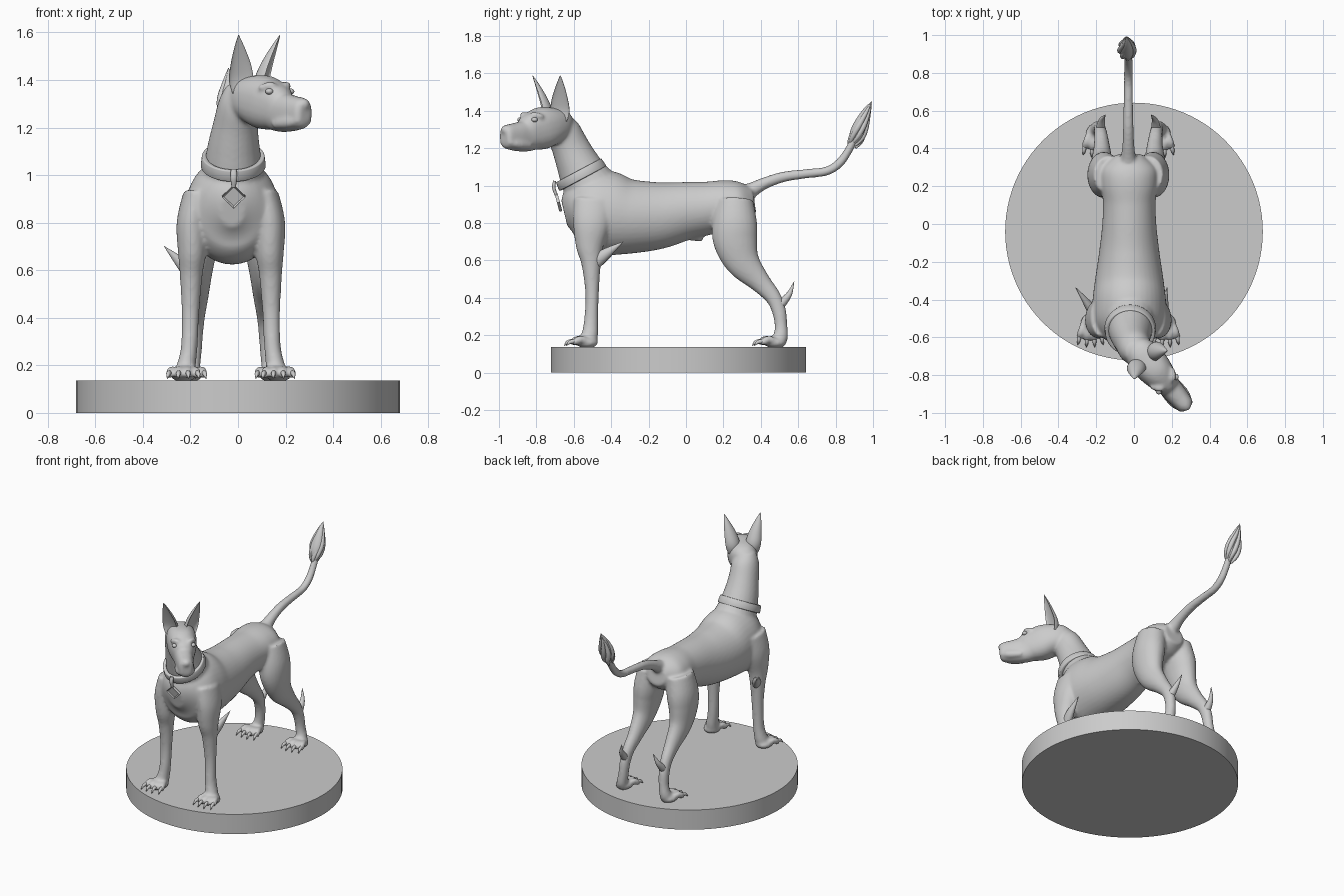
import bpy, bmesh, math
from mathutils import Vector, Matrix

if "Cube" in bpy.data.objects:
    bpy.data.objects.remove(bpy.data.objects["Cube"])

XM = -0.03                                        # body's middle plane
F, S = Vector((0.65, -0.76, 0)), Vector((0.76, 0.65, 0))   # head forward / sideways


def spline(pts, n=6):
    """Catmull-Rom through tuples of any length."""
    out, m = [], len(pts) - 1
    for i in range(m):
        p = [pts[max(0, min(m, i + k))] for k in (-1, 0, 1, 2)]
        for j in range(n):
            t = j / n
            out.append([0.5 * (2 * b + (c - a) * t + (2 * a - 5 * b + 4 * c - d) * t * t
                               + (3 * b - a - 3 * c + d) * t ** 3) for a, b, c, d in zip(*p)])
    return out + [list(pts[-1])]


def loft(bm, pts, side=(1, 0, 0), front=1.0, pw=1.0, seg=24):
    """Skin over (x, y, z, half width, half depth) stations; front < 0 cups the section."""
    st = spline(pts)
    pos = [Vector(p[:3]) for p in st]
    rings = []
    for i, p in enumerate(st):
        t = (pos[min(i + 1, len(st) - 1)] - pos[max(i - 1, 0)]).normalized()
        s = Vector(side)
        s = (s - t * s.dot(t)).normalized()
        u = s.cross(t)
        a, b = max(p[3], 0.001), max(p[4], 0.001)
        ring = []
        for k in range(seg):
            c, d = math.cos(math.tau * k / seg), math.sin(math.tau * k / seg)
            c = math.copysign(abs(c) ** pw, c)
            d = math.copysign(abs(d) ** pw, d) * (front if d < 0 else 1)
            ring.append(bm.verts.new(pos[i] + s * a * c + u * b * d))
        rings.append(ring)
    for r, q in zip(rings, rings[1:]):
        for k in range(seg):
            bm.faces.new((r[k], r[(k + 1) % seg], q[(k + 1) % seg], q[k]))
    bm.faces.new(rings[0])
    bm.faces.new(rings[-1])


def blob(bm, c, size):
    bmesh.ops.create_uvsphere(bm, u_segments=20, v_segments=12, radius=1,
                              matrix=Matrix.Translation(c) @ Matrix.Diagonal((*size, 1)))


def make(name, bm, angle=60):
    bmesh.ops.recalc_face_normals(bm, faces=bm.faces)
    me = bpy.data.meshes.new(name)
    bm.to_mesh(me)
    bm.free()
    ob = bpy.data.objects.new(name, me)
    bpy.context.collection.objects.link(ob)
    bpy.ops.object.select_all(action='DESELECT')
    ob.select_set(True)
    bpy.context.view_layer.objects.active = ob
    bpy.ops.object.shade_smooth_by_angle(angle=math.radians(angle))
    return ob


def head(d, lat, z):
    """Point on the head: d behind the nose tip, lat to the side."""
    return Vector((0.285, -0.975, z)) - F * d + S * lat


# round base
bm = bmesh.new()
bmesh.ops.create_cone(bm, cap_ends=True, segments=96, radius1=0.682, radius2=0.682, depth=0.137,
                      matrix=Matrix.Translation((0, -0.04, 0.0685)))
make("base", bm, 30)

skin = bmesh.new()
# torso: y, centre z, half width, half height
torso = [(-0.65, 0.85, .05, .07), (-0.60, .86, .14, .16), (-.52, .86, .19, .215), (-.42, .85, .195, .228),
         (-.3, .835, .182, .2), (-.15, .84, .16, .18), (0, .865, .143, .155), (.12, .88, .14, .142),
         (.22, .9, .15, .13), (.3, .91, .14, .11), (.365, .92, .07, .07)]
loft(skin, [(XM + .005, y, z, a, b) for y, z, a, b in torso], seg=40)
loft(skin, [(XM, -.02, .74, .02, .02), (XM, .04, .725, .022, .022), (XM, .09, .71, .01, .01)])
# neck
loft(skin, [(-.02, -.46, .92, .15, .16), (-.02, -.535, 1.03, .125, .135), (-.018, -.58, 1.12, .11, .115),
            (-.01, -.62, 1.21, .095, .1), (.005, -.66, 1.30, .086, .09), (.02, -.68, 1.36, .07, .06)])
# head: d, centre z, half width, half height
skull = [(0, 1.262, .028, .04), (.015, 1.262, .045, .062), (.08, 1.26, .055, .075), (.15, 1.266, .061, .086),
         (.2, 1.287, .076, .102), (.27, 1.307, .092, .113), (.34, 1.32, .094, .1), (.41, 1.325, .078, .08),
         (.46, 1.315, .035, .035)]
loft(skin, [(*head(d, 0, z), a, b) for d, z, a, b in skull], side=S, pw=0.85)
blob(skin, head(.018, 0, 1.298), (.03, .03, .026))
for sx in (-1, 1):
    # lips and brows
    loft(skin, [(*head(d, sx * l, z), r, r) for d, l, z, r in
                ((.01, .022, 1.235, .018), (.07, .036, 1.222, .027), (.15, .042, 1.215, .02))], side=(0, 0, 1))
    loft(skin, [(*head(d, sx * l, z), r, r) for d, l, z, r in
                ((.17, .02, 1.365, .012), (.175, .045, 1.377, .018), (.215, .075, 1.365, .012))], side=(0, 0, 1))
# tail
loft(skin, [(XM, y, z, r, r) for y, z, r in
            ((.27, .93, .07), (.35, .975, .042), (.42, 1.012, .032), (.52, 1.046, .028), (.64, 1.063, .025),
             (.75, 1.077, .024), (.82, 1.12, .024), (.87, 1.19, .022), (.90, 1.25, .022))])

claws, spurs, ears, eyes = (bmesh.new() for _ in range(4))
front = [(.14, -.49, .92, .06, .11), (.163, -.505, .8, .065, .1), (.163, -.515, .68, .06, .075),
         (.167, -.507, .58, .048, .052), (.17, -.502, .42, .037, .036), (.175, -.507, .28, .035, .038),
         (.187, -.515, .2, .04, .045), (.195, -.53, .16, .05, .05)]
rear = [(.10, .26, .92, .085, .1), (.125, .26, .80, .09, .12), (.135, .265, .70, .08, .118),
        (.14, .305, .59, .062, .092), (.14, .395, .485, .045, .058), (.145, .465, .405, .036, .043),
        (.15, .497, .33, .033, .038), (.155, .508, .25, .032, .034), (.165, .505, .19, .036, .04),
        (.17, .485, .16, .045, .045)]
for sx in (-1, 1):
    # legs
    for leg in (front, rear):
        loft(skin, [(XM + sx * x, y, z, a, b) for x, y, z, a, b in leg])
    # paws: four splayed toes with claws
    for px, y0 in ((.2, -.53), (.172, .475)):
        blob(skin, (XM + sx * px, y0, .16), (.055, .06, .03))
        for t in (-1.5, -.5, .5, 1.5):
            x, y = XM + sx * px, y0 + .012 * abs(t)
            loft(skin, [(x + .02 * t, y, .16, .016, .018), (x + .032 * t, y - .05, .178, .018, .02),
                        (x + .038 * t, y - .08, .163, .018, .02), (x + .04 * t, y - .095, .155, .01, .01)])
            loft(claws, [(x + .039 * t, y - .08, .168, .011, .012), (x + .042 * t, y - .108, .163, .009, .01),
                         (x + .045 * t, y - .128, .143, .001, .001)], seg=12)
    # ears, cupped and turned outwards
    o = F * 0.8 + S * 0.6 * sx
    loft(ears, [(*head(d, sx * l, z), a, b) for d, l, z, a, b in
                ((.335, .06, 1.35, .045, .045), (.335, .07, 1.40, .052, .05), (.325, .082, 1.46, .044, .04),
                 (.312, .1, 1.53, .024, .022), (.30, .115, 1.588, .002, .003))], side=(o.y, -o.x, 0), front=-0.3)
    # eyes
    blob(eyes, head(.168, sx * .058, 1.352), (.017, .017, .013))
    # hock spurs
    loft(spurs, [(XM + sx * x, y, z, r, r) for x, y, z, r in
                 ((.148, .49, .35, .028), (.145, .525, .385, .022), (.138, .555, .425, .014),
                  (.12, .578, .487, .001))], seg=16)
# elbow spurs: one flares out, the other points straight back
for pts in (((-.205, -.485, .59), (-.24, -.43, .63), (-.31, -.335, .70)),
            ((.145, -.485, .59), (.16, -.43, .635), (.175, -.335, .70))):
    loft(spurs, [(*p, r, r * 1.3) for p, r in zip(pts, (.028, .022, .001))], seg=16)

# fuse the body into one smooth skin
body = make("dog_body", skin, 180)
rm = body.modifiers.new("Fuse", 'REMESH')
rm.mode, rm.voxel_size, rm.use_smooth_shade = 'VOXEL', 0.009, True
sm = body.modifiers.new("Soften", 'SMOOTH')
sm.factor, sm.iterations = 0.5, 7
make("claws", claws)
make("leg_spurs", spurs)
make("ears", ears)
make("eyes", eyes)

# tail tuft: core with twisted strands
bm = bmesh.new()
tuft = [(-.035, .89, 1.225, .02, .02), (-.037, .91, 1.265, .038, .038), (-.038, .93, 1.32, .042, .036),
        (-.039, .96, 1.39, .024, .022), (-.04, .992, 1.45, .001, .001)]
loft(bm, tuft)
for k in range(7):
    pts = []
    for i, (x, y, z, a, b) in enumerate(tuft):
        g = math.tau * k / 7 + 0.35 * i
        pts.append((x + a * .85 * math.cos(g), y + b * .85 * math.sin(g), z - .012 * (k % 3),
                    (.006, .014, .016, .01, .001)[i], (.006, .014, .016, .01, .001)[i]))
    loft(bm, pts, seg=10)
make("tail_tuft", bm)

# collar
bm = bmesh.new()
bmesh.ops.create_cone(bm, cap_ends=False, segments=64, radius1=.143, radius2=.137, depth=.05,
                      matrix=Matrix.Translation((-.02, -.563, 1.06)) @ Matrix.Rotation(math.radians(28), 4, 'X')
                      @ Matrix.Diagonal((.96, 1, 1, 1)))
collar = make("collar", bm, 40)
so = collar.modifiers.new("Thickness", 'SOLIDIFY')
so.thickness, so.offset = 0.022, -1
bv = collar.modifiers.new("Round", 'BEVEL')
bv.width, bv.segments = 0.005, 2

# diamond tag with a raised rim, plus its link
tilt = Matrix.Translation((-.018, -.682, .91)) @ Matrix.Rotation(math.radians(90 + 15), 4, 'X')
bm = bmesh.new()
bmesh.ops.create_cone(bm, cap_ends=True, segments=4, radius1=.05, radius2=.05, depth=.016)
face = max(bm.faces, key=lambda f: f.calc_center_median().z)
bmesh.ops.inset_region(bm, faces=[face], thickness=.009)
bmesh.ops.translate(bm, verts=face.verts, vec=(0, 0, -.006))
bmesh.ops.transform(bm, matrix=tilt, verts=bm.verts)
make("collar_tag", bm, 30)
bm = bmesh.new()
loft(bm, [(-.018, -.702, 1.025, .012, .008), (-.018, -.707, .99, .014, .009), (-.018, -.695, .95, .009, .008)], seg=16)
make("tag_link", bm)
